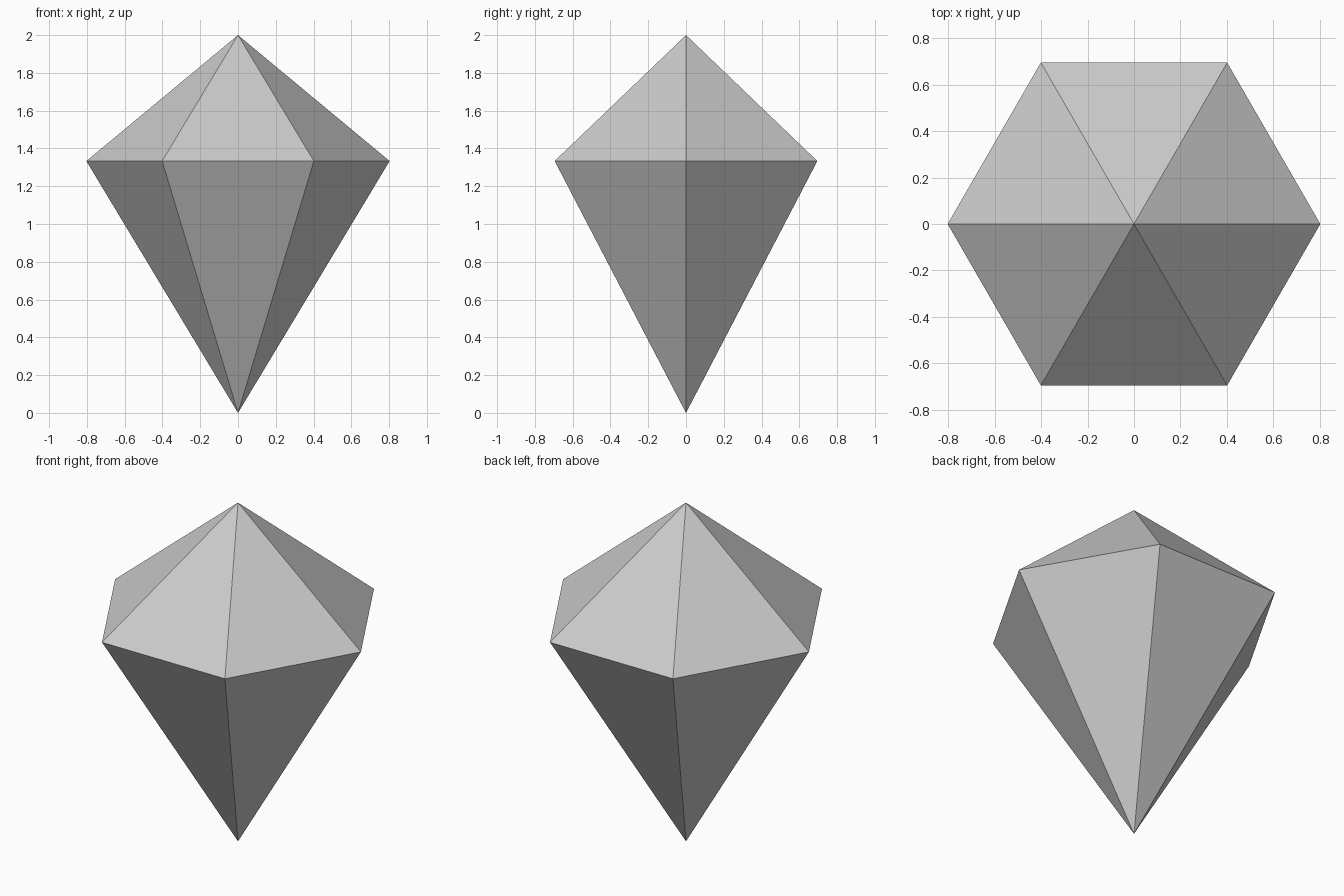
import bpy
import bmesh
import math

if "Cube" in bpy.data.objects:
    bpy.data.objects.remove(bpy.data.objects["Cube"])

SIDES = 6
RADIUS = 0.803
GIRDLE_Z = 4 / 3
TOP_Z = 2.0

grey = bpy.data.materials.new("light grey")
grey.diffuse_color = (0.6, 0.6, 0.6, 1.0)
grey.use_nodes = True
grey.node_tree.nodes["Principled BSDF"].inputs["Base Color"].default_value = grey.diffuse_color

# Six-sided gem: a ring of corners joined to a top and a bottom point
bm = bmesh.new()
ring = []
for i in range(SIDES):
    a = math.tau * i / SIDES
    ring.append(bm.verts.new((RADIUS * math.cos(a), RADIUS * math.sin(a), GIRDLE_Z)))
top = bm.verts.new((0, 0, TOP_Z))
bottom = bm.verts.new((0, 0, 0))

for i in range(SIDES):
    a, b = ring[i], ring[(i + 1) % SIDES]
    bm.faces.new((a, b, top))       # crown facet
    bm.faces.new((b, a, bottom))    # lower facet

mesh = bpy.data.meshes.new("gem")
bm.to_mesh(mesh)
bm.free()
mesh.materials.append(grey)
gem = bpy.data.objects.new("gem", mesh)
bpy.context.collection.objects.link(gem)
